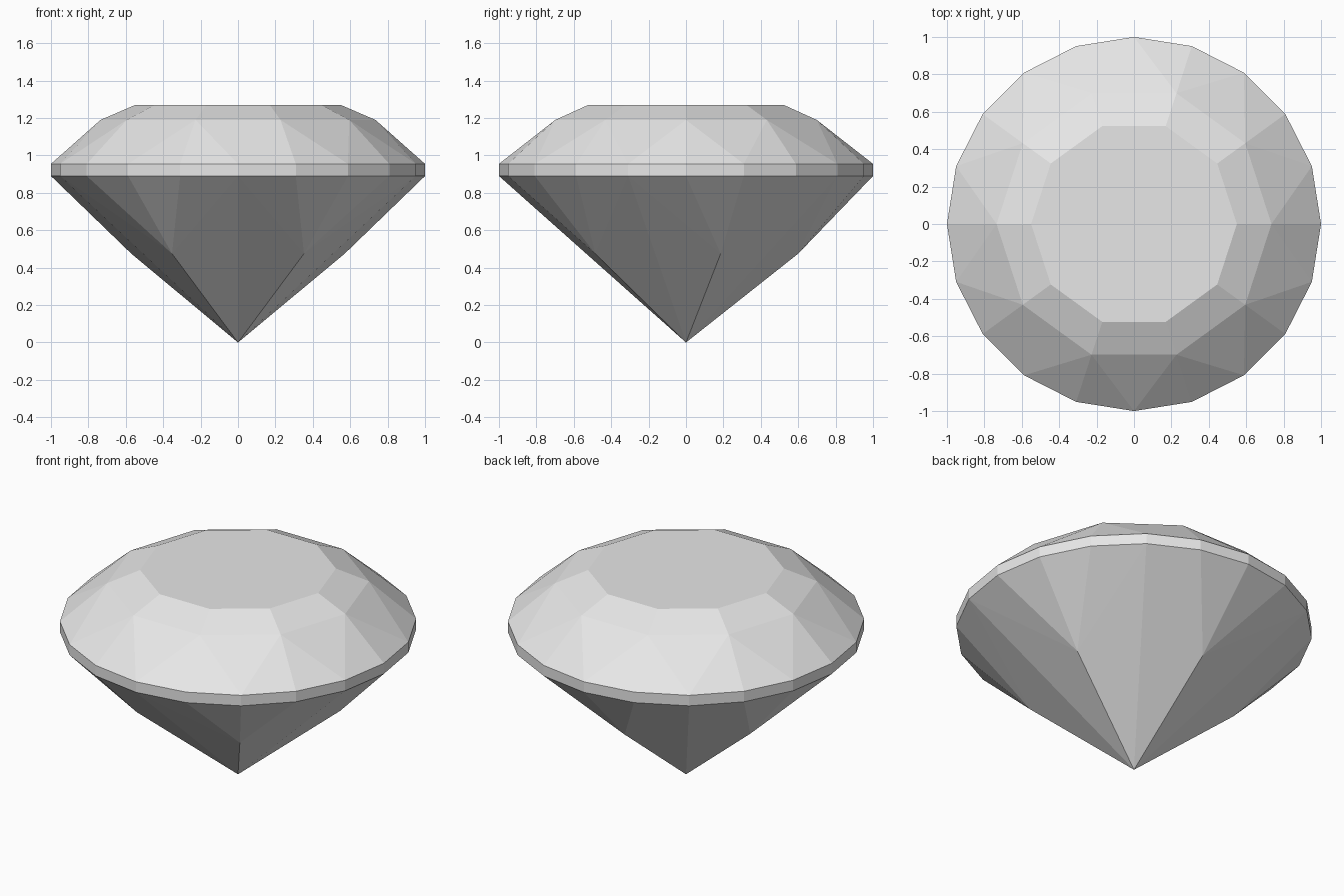
import bpy, bmesh
from math import radians, sin, cos

cube = bpy.data.objects.get("Cube")
if cube:
    bpy.data.objects.remove(cube, do_unlink=True)

SIDES = 20  # girdle segments, 18 degrees apart


def make_material(name, colour):
    mat = bpy.data.materials.new(name)
    mat.use_nodes = True
    mat.diffuse_color = colour
    mat.node_tree.nodes["Principled BSDF"].inputs["Base Color"].default_value = colour
    return mat


def ring(bm, count, radius, z, start=0):
    """Ring of evenly spaced vertices, starting at an angle in degrees."""
    angles = [radians(start + 360 * i / count) for i in range(count)]
    return [bm.verts.new((radius * cos(a), radius * sin(a), z)) for a in angles]


bm = bmesh.new()
table = ring(bm, 10, 0.55, 1.27)
crown = ring(bm, 10, 0.735, 1.19)
girdle_top = ring(bm, SIDES, 1.0, 0.955)
girdle_low = ring(bm, SIDES, 1.0, 0.89)
pavilion = ring(bm, 5, 0.6, 0.475, start=18)
tip = bm.verts.new((0, 0, 0))

# Table
bm.faces.new(table)

# Crown: bezels, star triangles and paired girdle facets
for i in range(10):
    j = (i + 1) % 10
    before, here, after = (girdle_top[(2 * i + d) % SIDES] for d in (-1, 0, 1))
    bm.faces.new((table[i], crown[i], crown[j], table[j]))
    bm.faces.new((crown[i], after, crown[j]))
    bm.faces.new((crown[i], before, here))
    bm.faces.new((crown[i], here, after))

# Girdle band
for i in range(SIDES):
    j = (i + 1) % SIDES
    bm.faces.new((girdle_top[i], girdle_low[i], girdle_low[j], girdle_top[j]))

# Pavilion: each lower corner fans up to the girdle and down to the tip
for k, corner in enumerate(pavilion):
    fan = [girdle_low[(4 * k + 1 + d) % SIDES] for d in range(-2, 3)]
    for a, b in zip(fan, fan[1:]):
        bm.faces.new((corner, b, a))
    bm.faces.new((corner, fan[0], tip))
    bm.faces.new((corner, tip, fan[-1]))

bmesh.ops.recalc_face_normals(bm, faces=bm.faces)
mesh = bpy.data.meshes.new("cut_gem")
bm.to_mesh(mesh)
bm.free()
mesh.materials.append(make_material("light grey", (0.8, 0.8, 0.8, 1)))
gem = bpy.data.objects.new("cut_gem", mesh)
bpy.context.collection.objects.link(gem)
